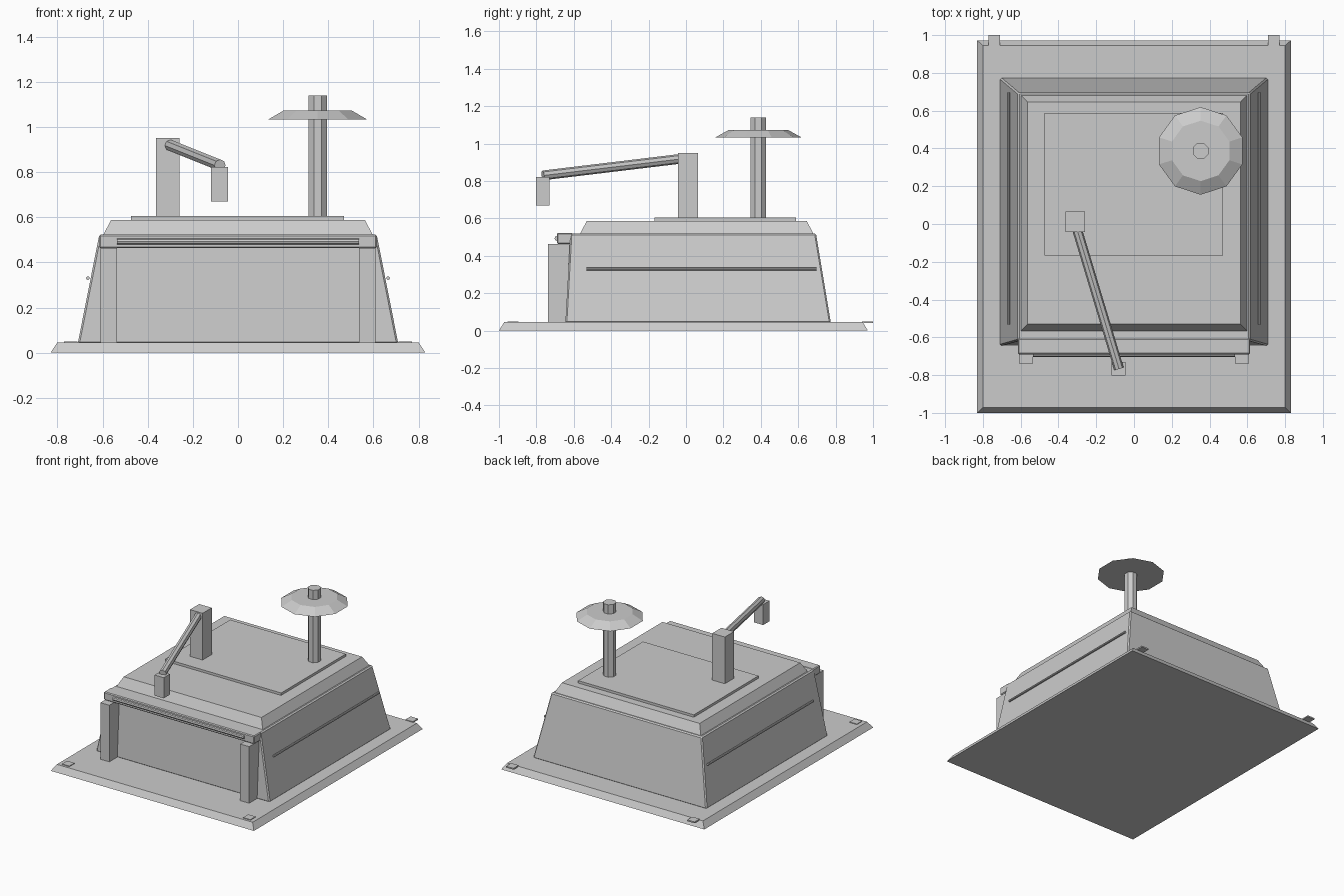
import bpy, bmesh, math
from mathutils import Vector

if "Cube" in bpy.data.objects:
    bpy.data.objects.remove(bpy.data.objects["Cube"])


def finish(name, bm, bevel=0.0):
    bmesh.ops.recalc_face_normals(bm, faces=bm.faces)
    mesh = bpy.data.meshes.new(name)
    bm.to_mesh(mesh)
    bm.free()
    ob = bpy.data.objects.new(name, mesh)
    bpy.context.collection.objects.link(ob)
    if bevel:
        m = ob.modifiers.new("bevel", 'BEVEL')
        m.width, m.segments = bevel, 1
    return ob


def block(name, x, y, z, top_x=None, top_y=None, bevel=0.0):
    """Box from ranges; optional different top ranges give a tapered block."""
    top_x, top_y = top_x or x, top_y or y
    bm = bmesh.new()
    bmesh.ops.create_cube(bm, size=1)
    for v in bm.verts:
        up = v.co.z > 0
        xr, yr = (top_x, top_y) if up else (x, y)
        v.co = (xr[v.co.x > 0], yr[v.co.y > 0], z[up])
    return finish(name, bm, bevel)


def rod(name, a, b, r1, r2=None, sides=8, turn=0.0):
    a, b = Vector(a), Vector(b)
    bm = bmesh.new()
    bmesh.ops.create_cone(bm, cap_ends=True, segments=sides, radius1=r1,
                          radius2=r1 if r2 is None else r2, depth=(b - a).length)
    ob = finish(name, bm)
    ob.location = (a + b) / 2
    q = (b - a).to_track_quat('Z', 'Y')
    ob.rotation_mode = 'QUATERNION'
    ob.rotation_quaternion = q @ Vector((0, 0, 1)).rotation_difference(Vector((0, 0, 1)))
    if turn:
        for v in ob.data.vertices:
            x, y = v.co.x, v.co.y
            v.co.x = x * math.cos(turn) - y * math.sin(turn)
            v.co.y = x * math.sin(turn) + y * math.cos(turn)
    return ob


# Base slab, tapered body, lid and raised top panel
block("base_plate", (-.83, .83), (-1.0, .972), (0, .045), (-.80, .80), (-.972, .945))
block("body", (-.71, .71), (-.645, .775), (.04, .52), (-.615, .615), (-.618, .695), bevel=.008)
block("lid", (-.60, .60), (-.568, .683), (.515, .587), (-.563, .563), (-.53, .645))
block("top_panel", (-.475, .47), (-.168, .587), (.58, .605))

# Front lintel with its trim bar
block("lintel", (-.615, .615), (-.69, -.605), (.463, .523), bevel=.006)
rod("lintel_bar", (-.535, -.69, .493), (.535, -.69, .493), .013)

# Mirrored front posts, side rails and corner tabs
for s, side in ((-1, "left"), (1, "right")):
    block(f"front_post_{side}", sorted((s * .535, s * .608)), (-.738, -.61), (.04, .463))
    rod(f"side_rail_{side}", (s * .665, -.533, .33), (s * .665, .697, .33), .008)
    for y, end in ((-.925, "front"), (.97, "back")):
        block(f"tab_{end}_{side}", (s * .74 - .03, s * .74 + .03), (y - .03, y + .03), (.04, .05))

# Support pillar, slanted arm and hanging head
block("arm_pillar", (-.363, -.26), (-.042, .065), (.60, .95))
rod("arm", (-.31, .0, .922), (-.08, -.765, .83), .026)
block("arm_head", (-.12, -.045), (-.802, -.73), (.67, .822))

# Chimney with ten-sided cap
rod("chimney", (.353, .387, .60), (.353, .387, 1.14), .045, turn=math.pi / 8)
rod("chimney_cap", (.353, .387, 1.032), (.353, .387, 1.072), .232, .16, sides=10)
